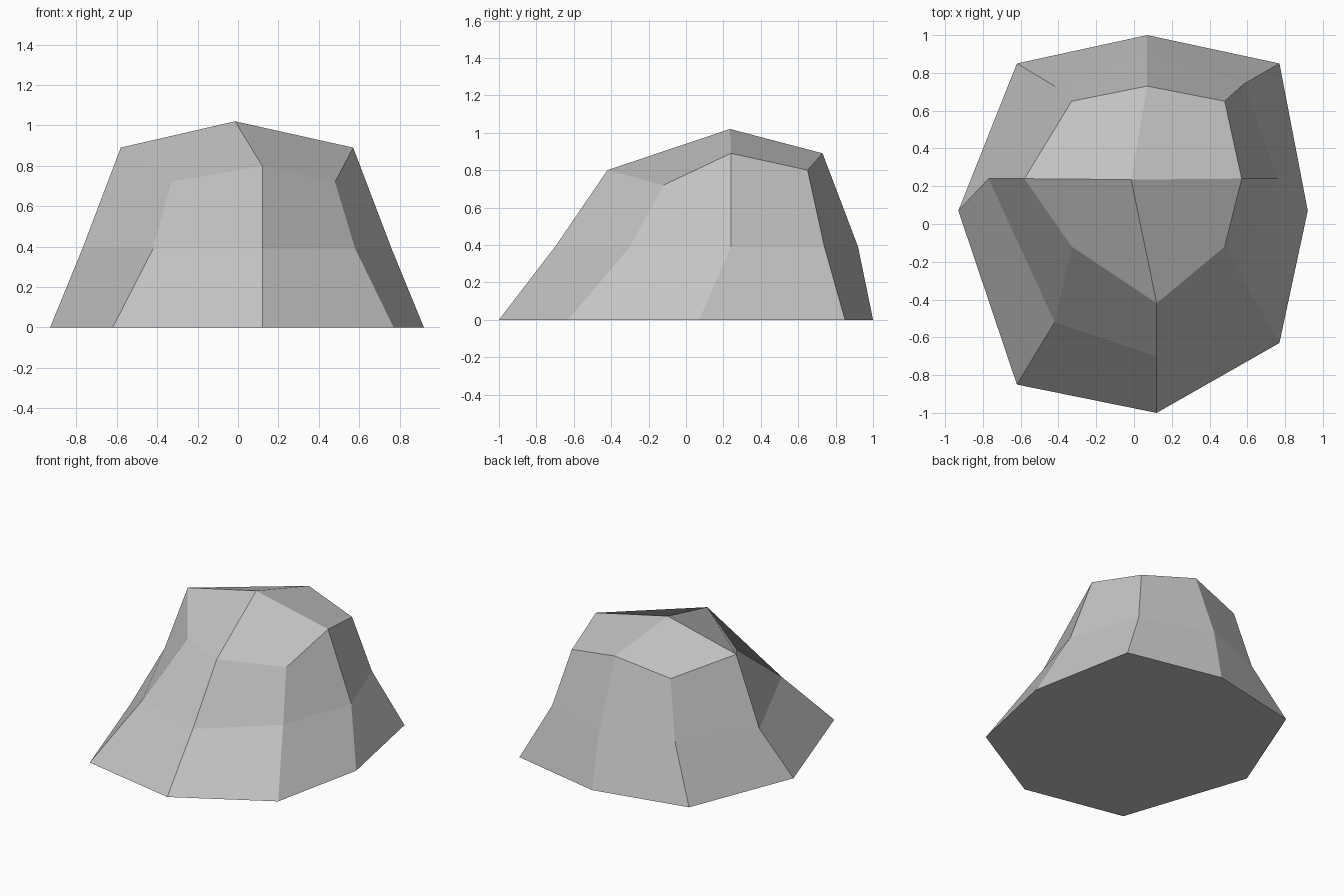
import bpy
import bmesh

cube = bpy.data.objects.get("Cube")
if cube:
    bpy.data.objects.remove(cube, do_unlink=True)

# Single stone colour
stone = bpy.data.materials.new("stone_grey")
stone.use_nodes = True
grey = (0.55, 0.55, 0.55, 1)
stone.diffuse_color = grey
bsdf = next(n for n in stone.node_tree.nodes if n.type == "BSDF_PRINCIPLED")
bsdf.inputs["Base Color"].default_value = grey
bsdf.inputs["Roughness"].default_value = 0.9

# Irregular eight-sided rings, counterclockwise from the front corner
base_ring = [(0.12, -1, 0), (0.77, -0.63, 0), (0.92, 0.07, 0), (0.77, 0.85, 0),
             (0.07, 1, 0), (-0.62, 0.85, 0), (-0.93, 0.07, 0), (-0.62, -0.85, 0)]
waist_ring = [(0.12, -0.7, 0.39), (0.58, -0.3, 0.39), (0.76, 0.24, 0.39), (0.58, 0.74, 0.39),
              (0.07, 0.92, 0.39), (-0.42, 0.73, 0.39), (-0.77, 0.24, 0.39), (-0.42, -0.52, 0.39)]
shoulder_ring = [(0.12, -0.42, 0.8), (0.48, -0.12, 0.72), (0.57, 0.24, 0.89), (0.48, 0.65, 0.8),
                 (0.07, 0.73, 0.89), (-0.33, 0.65, 0.8), (-0.58, 0.24, 0.89), (-0.33, -0.12, 0.72)]
peak = (-0.015, 0.235, 1.02)

bm = bmesh.new()
rings = [[bm.verts.new(p) for p in ring] for ring in (base_ring, waist_ring, shoulder_ring)]
sides = len(base_ring)

# Sloping sides
for low, high in zip(rings, rings[1:]):
    for i in range(sides):
        j = (i + 1) % sides
        bm.faces.new((low[i], low[j], high[j], high[i]))

# Four facets meeting at the peak
top = rings[-1]
tip = bm.verts.new(peak)
for i in range(0, sides, 2):
    bm.faces.new((top[i], top[i + 1], top[(i + 2) % sides], tip))

# Flat underside
bm.faces.new(reversed(rings[0]))
bmesh.ops.recalc_face_normals(bm, faces=bm.faces)

mesh = bpy.data.meshes.new("rock")
bm.to_mesh(mesh)
bm.free()
mesh.materials.append(stone)
rock = bpy.data.objects.new("rock", mesh)
bpy.context.collection.objects.link(rock)
